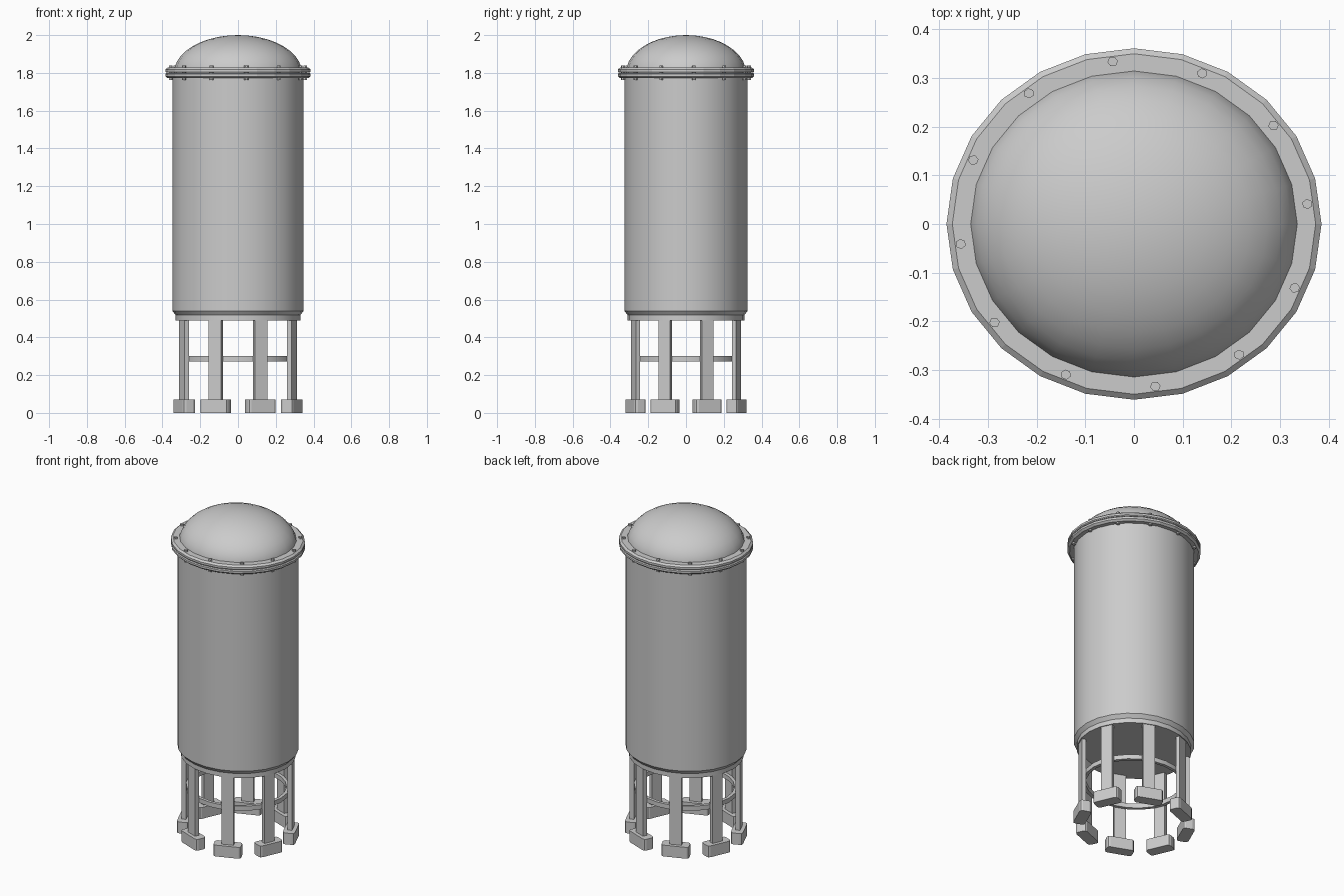
import bpy, bmesh, math
from mathutils import Matrix

cube = bpy.data.objects.get("Cube")
if cube:
    bpy.data.objects.remove(cube, do_unlink=True)

SQUASH = 0.937   # the tank is slightly narrower in depth
SIDES = 24

steel = bpy.data.materials.new("grey_steel")
steel.use_nodes = True
steel.diffuse_color = (0.6, 0.6, 0.6, 1)
steel.node_tree.nodes["Principled BSDF"].inputs["Base Color"].default_value = (0.6, 0.6, 0.6, 1)


def finish(name, bm, smooth=None):
    """Squash, store and shade one part."""
    bmesh.ops.transform(bm, matrix=Matrix.Diagonal((1, SQUASH, 1, 1)), verts=bm.verts)
    bmesh.ops.recalc_face_normals(bm, faces=bm.faces)
    mesh = bpy.data.meshes.new(name)
    bm.to_mesh(mesh)
    bm.free()
    mesh.materials.append(steel)
    obj = bpy.data.objects.new(name, mesh)
    bpy.context.collection.objects.link(obj)
    if smooth:
        bpy.ops.object.select_all(action='DESELECT')
        obj.select_set(True)
        bpy.context.view_layer.objects.active = obj
        bpy.ops.object.shade_smooth_by_angle(angle=math.radians(smooth))
    return obj


def lathe(name, profile, closed=False, smooth=None):
    """Spin a (radius, height) profile round the z axis."""
    bm = bmesh.new()
    verts = [bm.verts.new((r, 0, z)) for r, z in profile]
    pairs = list(zip(verts, verts[1:]))
    if closed:
        pairs.append((verts[-1], verts[0]))
    edges = [bm.edges.new(p) for p in pairs]
    bmesh.ops.spin(bm, geom=verts + edges, cent=(0, 0, 0), axis=(0, 0, 1),
                   angle=math.tau, steps=SIDES, use_duplicate=False)
    bmesh.ops.remove_doubles(bm, verts=bm.verts, dist=0.0002)
    return finish(name, bm, smooth)


def around(angle, radius, z):
    """Place a part on a circle, its x axis pointing outward."""
    return Matrix.Rotation(angle, 4, 'Z') @ Matrix.Translation((radius, 0, z))


def block(name, angle, radius, size, z0, bevel=0):
    """Radial box; bevel rounds off its upright edges."""
    bm = bmesh.new()
    bmesh.ops.create_cube(bm, size=1)
    bmesh.ops.scale(bm, vec=size, verts=bm.verts)
    if bevel:
        upright = [e for e in bm.edges
                   if abs(e.verts[0].co.z - e.verts[1].co.z) > size[2] / 2]
        bmesh.ops.bevel(bm, geom=upright, offset=bevel, segments=2,
                        profile=0.5, affect='EDGES')
    bmesh.ops.transform(bm, matrix=around(angle, radius, z0 + size[2] / 2), verts=bm.verts)
    finish(name, bm)


# Tank wall with tapered bottom and closed underside
lathe("tank_body", [(0, 0.49), (0.33, 0.49), (0.33, 0.518), (0.348, 0.54),
                    (0.348, 1.79), (0, 1.79)], smooth=30)

# Domed lid
dome = [(0.339 * math.cos(a), 1.8 + 0.2 * math.sin(a))
        for a in (math.pi / 2 * i / 10 for i in range(11))]
lathe("dome_lid", dome, smooth=40)

# Pair of bolted flanges, mirrored about the joint
for name, s in (("upper_flange", 1), ("lower_flange", -1)):
    lathe(name, [(0.32, 1.8 + s * 0.001), (0.38, 1.8 + s * 0.001), (0.385, 1.8 + s * 0.006),
                 (0.385, 1.8 + s * 0.018), (0.373, 1.8 + s * 0.028),
                 (0.32, 1.8 + s * 0.028)], closed=True)

# Hexagonal bolts through the flanges
for i in range(12):
    bm = bmesh.new()
    bmesh.ops.create_cone(bm, cap_ends=True, segments=6, radius1=0.011,
                          radius2=0.011, depth=0.076)
    bmesh.ops.transform(bm, matrix=around(math.radians(7 + 30 * i), 0.3585, 1.8),
                        verts=bm.verts)
    finish(f"flange_bolt_{i + 1}", bm)

# Legs and feet
for i in range(8):
    angle = math.radians(22.5 + 45 * i)
    block(f"leg_{i + 1}", angle, 0.309, (0.026, 0.071, 0.43), 0.065)
    block(f"foot_{i + 1}", angle, 0.309, (0.07, 0.16, 0.07), 0, bevel=0.016)

# Ring brace joining the legs
lathe("leg_brace_ring", [(0.278, 0.273), (0.298, 0.273), (0.298, 0.301), (0.278, 0.301)],
      closed=True, smooth=30)
